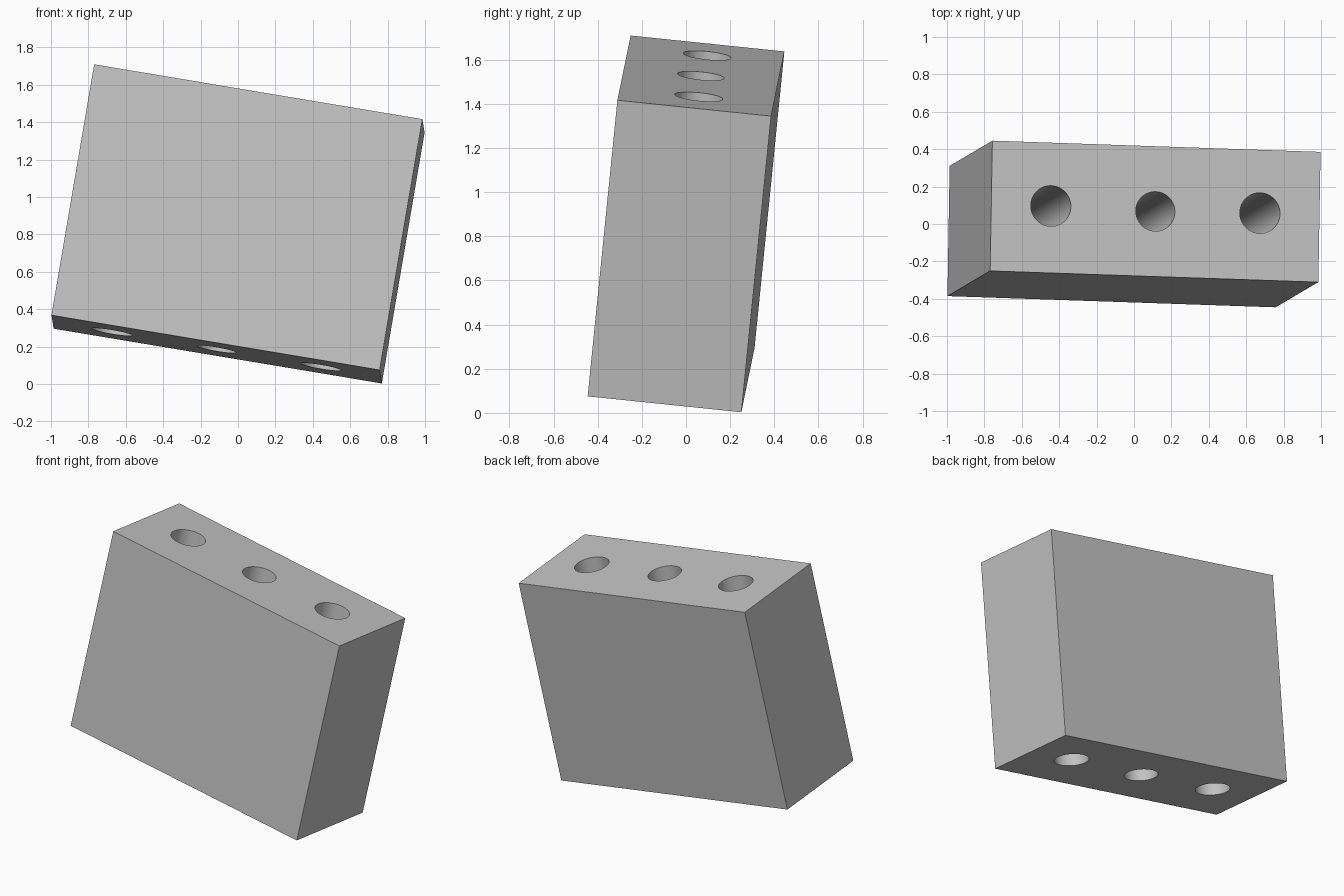
import bpy
from mathutils import Matrix, Vector

if "Cube" in bpy.data.objects:
    bpy.data.objects.remove(bpy.data.objects["Cube"], do_unlink=True)

# Single grey finish
GREY = (0.55, 0.55, 0.55, 1)
mat = bpy.data.materials.new("plain grey")
mat.use_nodes = True
mat.diffuse_color = GREY
mat.node_tree.nodes["Principled BSDF"].inputs["Base Color"].default_value = GREY

# Block size: width, depth, height
SIZE = Vector((1.78, 0.70, 1.367))

# Tilted frame of the block: width axis and height axis, made square
across = Vector((1.755, -0.06, -0.293)).normalized()
up = Vector((0.228, 0.135, 1.344))
up = (up - across * up.dot(across)).normalized()
back = up.cross(across)
tilt = Matrix((across, back, up)).transposed().to_4x4()
pose = Matrix.Translation((0, 0, 0.856)) @ tilt

# Solid block
bpy.ops.mesh.primitive_cube_add(size=1)
block = bpy.context.object
block.name = "drilled_block"
block.data.transform(Matrix.Diagonal(SIZE).to_4x4())
block.data.materials.append(mat)

# Three bores running right through from top to bottom:
# (offset across, offset back, radius)
BORES = [(-0.567, 0.01, 0.109), (0, 0, 0.106), (0.567, 0.01, 0.109)]
for x, y, radius in BORES:
    bpy.ops.mesh.primitive_cylinder_add(
        vertices=64, radius=radius, depth=SIZE.z * 1.2, location=(x, y, 0))
    cutter = bpy.context.object
    cutter.name = "bore_cutter"
    cutter.hide_render = True
    cutter.data.materials.append(mat)
    bpy.ops.object.select_all(action="DESELECT")
    block.select_set(True)
    bpy.context.view_layer.objects.active = block
    mod = block.modifiers.new("bore", "BOOLEAN")
    mod.operation = "DIFFERENCE"
    mod.solver = "EXACT"
    mod.object = cutter
    bpy.ops.object.modifier_apply(modifier=mod.name)
    bpy.data.objects.remove(cutter, do_unlink=True)

# Smooth bores, sharp edges, then tilt into place
bpy.ops.object.shade_smooth_by_angle()
block.matrix_world = pose
